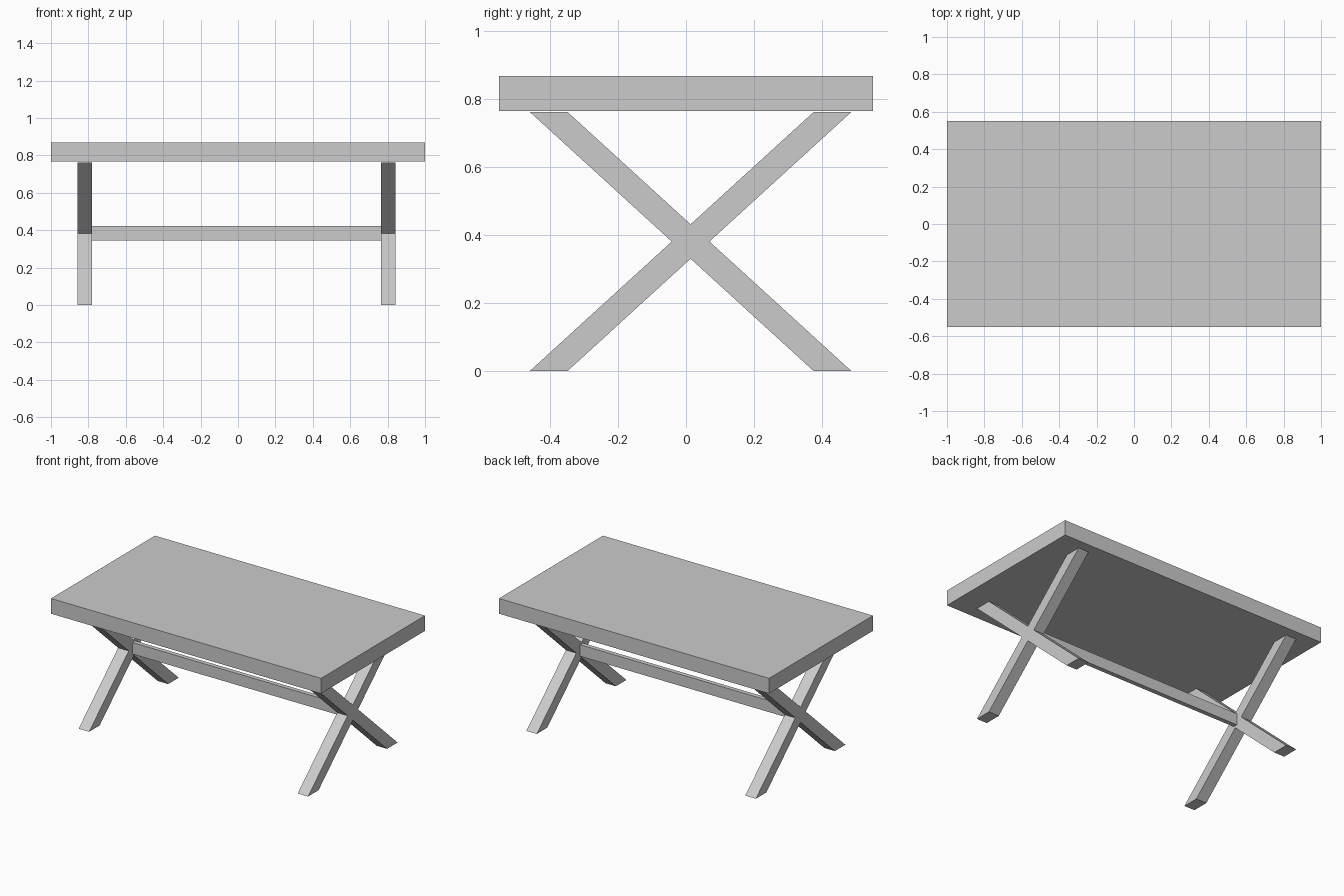
import bpy
import bmesh

cube = bpy.data.objects.get("Cube")
if cube:
    bpy.data.objects.remove(cube, do_unlink=True)

# One plain grey for the whole table
grey = bpy.data.materials.new("light_grey")
grey.use_nodes = True
colour = (0.6, 0.6, 0.6, 1)
grey.diffuse_color = colour
grey.node_tree.nodes["Principled BSDF"].inputs["Base Color"].default_value = colour


def extrude_x(name, profile, x0, x1):
    """Prism made from a (y, z) profile, running from x0 to x1."""
    bm = bmesh.new()
    face = bm.faces.new([bm.verts.new((x0, y, z)) for y, z in profile])
    result = bmesh.ops.extrude_face_region(bm, geom=[face])
    moved = [v for v in result["geom"] if isinstance(v, bmesh.types.BMVert)]
    bmesh.ops.translate(bm, verts=moved, vec=(x1 - x0, 0, 0))
    bmesh.ops.recalc_face_normals(bm, faces=bm.faces)
    mesh = bpy.data.meshes.new(name)
    bm.to_mesh(mesh)
    bm.free()
    mesh.materials.append(grey)
    obj = bpy.data.objects.new(name, mesh)
    bpy.context.collection.objects.link(obj)
    return obj


def box(name, x0, x1, y0, y1, z0, z1):
    return extrude_x(name, [(y0, z0), (y1, z0), (y1, z1), (y0, z1)], x0, x1)


# Thick rectangular top
box("table_top", -1, 1, -0.55, 0.55, 0.766, 0.868)

# Crossed legs: two slanted bars, level at both ends, at each end of the table
mid_y, outer, inner, leg_top = 0.0135, 0.4735, 0.3625, 0.763
for side, x0, x1 in (("right", -0.858, -0.78), ("left", 0.764, 0.841)):
    for name, s in (("rising", 1), ("falling", -1)):
        profile = [(mid_y - s * outer, 0), (mid_y - s * inner, 0),
                   (mid_y + s * outer, leg_top), (mid_y + s * inner, leg_top)]
        extrude_x(f"{side}_{name}_leg", profile, x0, x1)

# Thin rail joining the crossings
box("stretcher", -0.78, 0.764, mid_y - 0.015, mid_y + 0.015, 0.345, 0.422)
